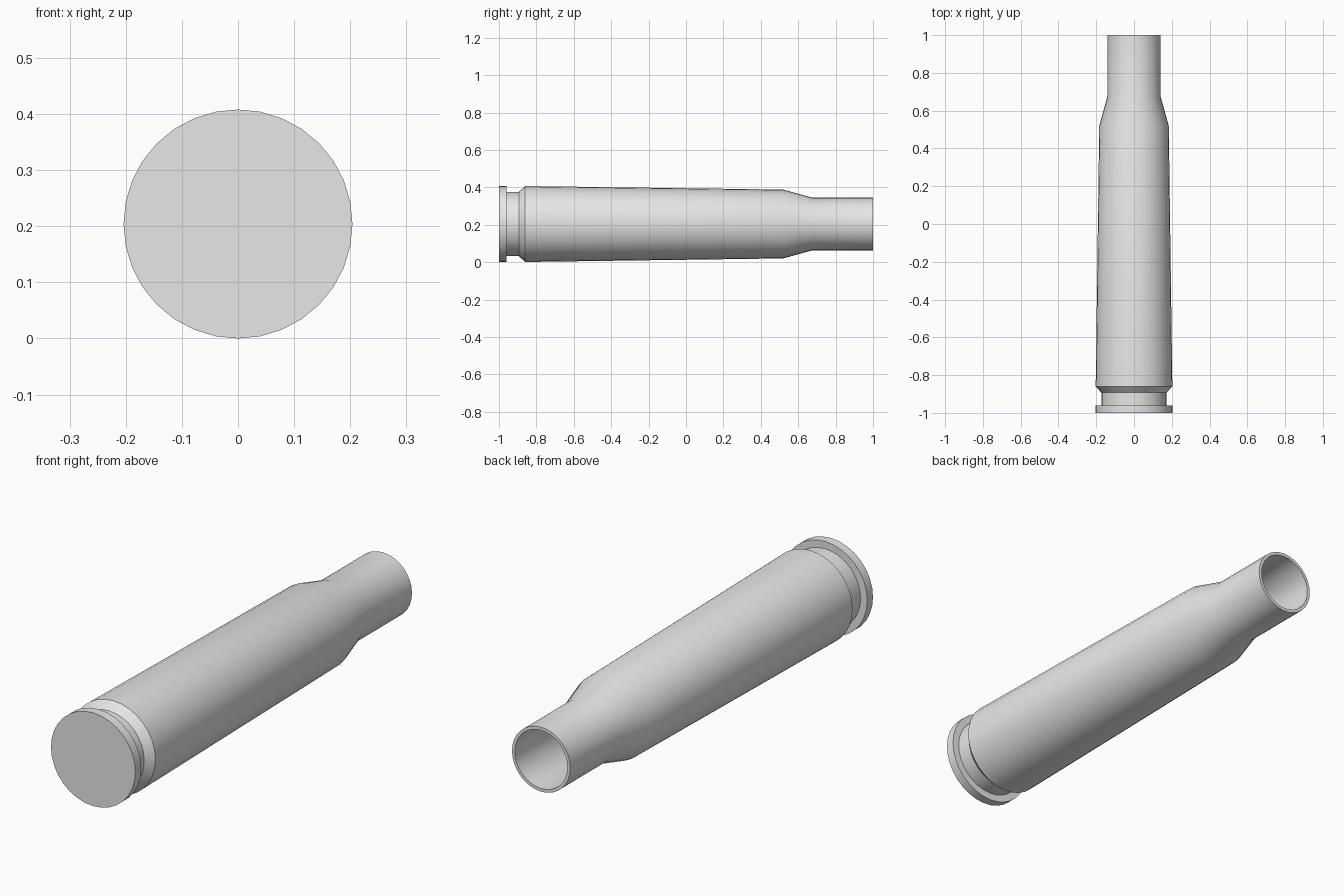
import bpy
import bmesh
import math
from mathutils import Vector

cube = bpy.data.objects.get("Cube")
if cube:
    bpy.data.objects.remove(cube, do_unlink=True)

SIDES = 32
RADIUS = 0.204

# Plain grey metal
metal = bpy.data.materials.new("grey_metal")
metal.use_nodes = True
grey = (0.8, 0.8, 0.8, 1)
metal.diffuse_color = grey
metal.node_tree.nodes["Principled BSDF"].inputs["Base Color"].default_value = grey

# (radius, y) from the closed base, along the outside to the mouth
outer = [
    (0, -1), (RADIUS, -1), (RADIUS, -0.96),     # rim
    (0.172, -0.96), (0.172, -0.893),            # extractor groove
    (0.203, -0.86),                             # bevel
    (0.184, 0.52), (0.141, 0.675), (0.141, 1),  # body, shoulder, neck
]
# Back down the inside of the wall to the floor
inner = [(0.127, 1), (0.127, 0.67), (0.17, 0.515), (0.185, -0.8), (0, -0.8)]

# Revolve the profile about the y axis
bm = bmesh.new()
verts = [bm.verts.new((0, y, r)) for r, y in outer + inner]
edges = [bm.edges.new(pair) for pair in zip(verts, verts[1:])]
bmesh.ops.spin(bm, geom=verts + edges, cent=Vector(), axis=Vector((0, 1, 0)),
               angle=math.tau, steps=SIDES, use_merge=False)
bmesh.ops.remove_doubles(bm, verts=bm.verts[:], dist=0.0005)
bmesh.ops.recalc_face_normals(bm, faces=bm.faces[:])
bmesh.ops.translate(bm, verts=bm.verts[:], vec=(0, 0, RADIUS))

mesh = bpy.data.meshes.new("casing")
bm.to_mesh(mesh)
bm.free()
mesh.materials.append(metal)
casing = bpy.data.objects.new("casing", mesh)
bpy.context.collection.objects.link(casing)

# Smooth walls, crisp rim, groove and mouth
bpy.ops.object.select_all(action="DESELECT")
casing.select_set(True)
bpy.context.view_layer.objects.active = casing
bpy.ops.object.shade_smooth_by_angle(angle=math.radians(30))
